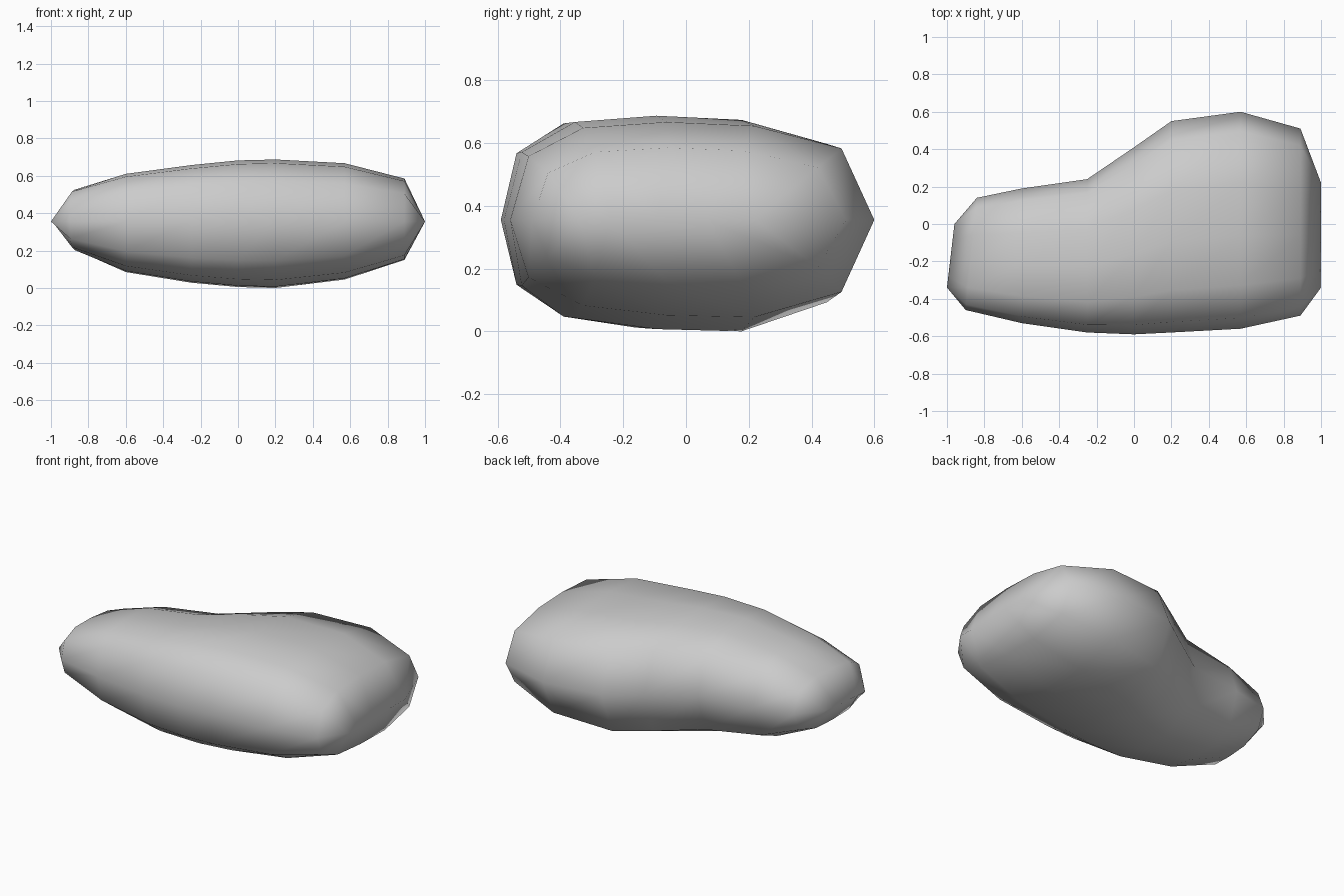
import bpy, bmesh

if "Cube" in bpy.data.objects:
    bpy.data.objects.remove(bpy.data.objects["Cube"])

# Cross-section columns: (fraction of width, upper height, lower height)
COLS = [(0, 0, 0), (.05, .65, .59), (.20, .94, .88), (.43, 1, .98),
        (.67, .96, 1), (.91, .73, .74), (1, 0, 0)]
MID = .355

# Stations along the length: front x, front y, back x, back y, top z, bottom z
STATIONS = [
    (-1.0, -.34, -.96, .00, MID, MID),
    (-.90, -.46, -.84, .14, .525, .20),
    (-.60, -.53, -.60, .19, .61, .085),
    (-.25, -.58, -.25, .24, .657, .028),
    (.00, -.59, .00, .41, .682, .005),
    (.20, -.58, .20, .55, .687, .00),
    (.57, -.56, .57, .60, .667, .045),
    (.89, -.49, .89, .51, .585, .15),
    (1.0, -.34, 1.0, .22, MID, MID),
]


def section(bm, station):
    x0, y0, x1, y1, top, bottom = station
    end = top == MID

    def point(col, upper):
        f, up, down = col
        if end:  # end ridges span only the inner columns
            f = min(max((f - .05) / .86, 0), 1)
        z = MID + up * (top - MID) if upper else MID - down * (MID - bottom)
        return bm.verts.new((x0 + (x1 - x0) * f, y0 + (y1 - y0) * f, z))

    return ([point(c, True) for c in COLS] +
            [point(c, False) for c in reversed(COLS[1:-1])])


# Cushion body: loft the closed sections, then weld the end ridges
bm = bmesh.new()
rings = [section(bm, s) for s in STATIONS]
for a, b in zip(rings, rings[1:]):
    n = len(a)
    for i in range(n):
        j = (i + 1) % n
        bm.faces.new((a[i], b[i], b[j], a[j]))
bmesh.ops.remove_doubles(bm, verts=bm.verts, dist=.0005)
bmesh.ops.recalc_face_normals(bm, faces=bm.faces)
for f in bm.faces:
    f.smooth = True

mesh = bpy.data.meshes.new("cushion_body")
bm.to_mesh(mesh)
bm.free()
obj = bpy.data.objects.new("cushion_body", mesh)
bpy.context.collection.objects.link(obj)
